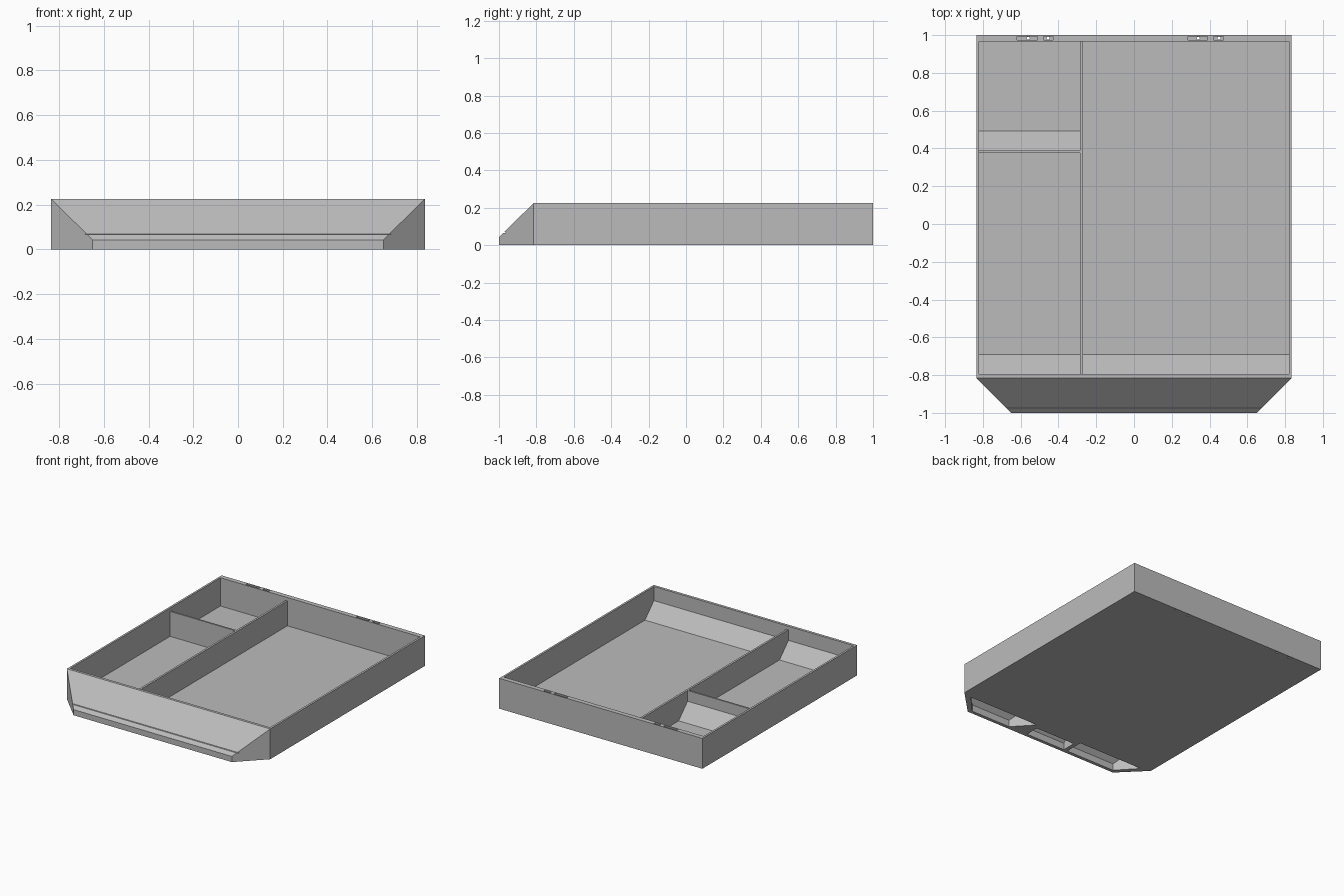
import bpy, bmesh, math

if "Cube" in bpy.data.objects:
    bpy.data.objects.remove(bpy.data.objects["Cube"])

W, FRONT, BACK, TOP = 0.835, -0.815, 1.0, 0.225
FLOOR, DIVIDER_TOP = 0.015, 0.2
INNER = 0.82

grey = bpy.data.materials.new("plain grey")
grey.diffuse_color = (0.5, 0.5, 0.5, 1)
grey.use_nodes = True
grey.node_tree.nodes["Principled BSDF"].inputs["Base Color"].default_value = grey.diffuse_color


def solid(name, points, hull=False, profile_to=None):
    """Convex hull of points, or a polygon extruded by the vector profile_to."""
    bm = bmesh.new()
    vs = [bm.verts.new(p) for p in points]
    if hull:
        bmesh.ops.convex_hull(bm, input=vs)
        bmesh.ops.dissolve_limit(bm, angle_limit=0.01, verts=bm.verts, edges=bm.edges)
    else:
        f = bm.faces.new(vs)
        r = bmesh.ops.extrude_face_region(bm, geom=[f])
        moved = [g for g in r["geom"] if isinstance(g, bmesh.types.BMVert)]
        bmesh.ops.translate(bm, verts=moved, vec=profile_to)
    bmesh.ops.recalc_face_normals(bm, faces=bm.faces)
    me = bpy.data.meshes.new(name)
    bm.to_mesh(me)
    bm.free()
    me.materials.append(grey)
    ob = bpy.data.objects.new(name, me)
    bpy.context.collection.objects.link(ob)
    return ob


def along_x(name, yz, x0, x1):
    return solid(name, [(x0, y, z) for y, z in yz], profile_to=(x1 - x0, 0, 0))


def box(name, x0, x1, y0, y1, z0, z1):
    return along_x(name, [(y0, z0), (y1, z0), (y1, z1), (y0, z1)], x0, x1)


def bay(name, x0, x1, y0, y1):
    """Compartment with a sloped scoop at its front end."""
    return along_x(name, [(y0, 0.3), (y0, FLOOR + 0.105), (y0 + 0.105, FLOOR),
                          (y1, FLOOR), (y1, 0.3)], x0, x1)


# Outer body: box with a sloped, corner-clipped nose
body = []
for s in (-1, 1):
    body += [(s * W, BACK, 0), (s * W, BACK, TOP), (s * W, FRONT, 0), (s * W, FRONT, TOP),
             (s * 0.65, -1, 0), (s * 0.65, -1, 0.042)]
tray = solid("tray", body, hull=True)

# Three compartments, and the lowered tops of the dividers
cutters = [
    bay("main_bay", -0.27, INNER, -0.795, 0.965),
    bay("long_bay", -INNER, -0.285, -0.795, 0.375),
    bay("small_bay", -INNER, -0.285, 0.388, 0.965),
    box("divider_clearance", -INNER, INNER, -0.795, 0.965, DIVIDER_TOP, 0.3),
]


def nose_pocket(name, xl, xr, cl, cr, back=-0.835):
    """Hollow under the nose; cl and cr are how far each end tapers inward."""
    pts = []
    for x, c in ((xl, cl), (xr, -cr)):
        pts += [(x, back, -0.02), (x, back, 0.19 + (-0.835 - back) * -1),
                (x + c, -0.975, -0.02), (x + c, -0.975, 0.05)]
    return solid(name, pts, hull=True)


# Pockets beneath the nose
cutters += [
    nose_pocket("right_pocket", 0.17, 0.76, 0.13, 0.13),
    nose_pocket("middle_pocket", -0.19, 0.14, 0, 0, -0.87),
    nose_pocket("left_pocket", -0.76, -0.22, 0.13, 0),
]

# Thin groove across the slope of the nose
cutters.append(along_x("nose_groove", [(-0.985, 0.069), (-0.985, 0.065),
                                       (-0.966, 0.065), (-0.966, 0.069)], -0.8, 0.8))

# Latch slots in the back rim, each with a small through hole
for a, b, hole in ((-0.62, -0.51, -0.56), (-0.48, -0.43, -0.455),
                   (0.285, 0.39, 0.34), (0.42, 0.475, 0.45)):
    cutters.append(box("latch_slot", a, b, 0.975, 0.993, 0.2, 0.3))
    ring = [(hole + 0.009 * math.cos(i * math.tau / 8),
             0.984 + 0.008 * math.sin(i * math.tau / 8), -0.05) for i in range(8)]
    cutters.append(solid("latch_hole", ring, profile_to=(0, 0, 0.4)))

# Carve everything out of the body
for c in cutters:
    mod = tray.modifiers.new(c.name, "BOOLEAN")
    mod.operation = "DIFFERENCE"
    mod.solver = "EXACT"
    mod.object = c
bpy.context.view_layer.update()
carved = bpy.data.meshes.new_from_object(
    tray.evaluated_get(bpy.context.evaluated_depsgraph_get()))
tray.modifiers.clear()
tray.data = carved
for c in cutters:
    bpy.data.objects.remove(c)
